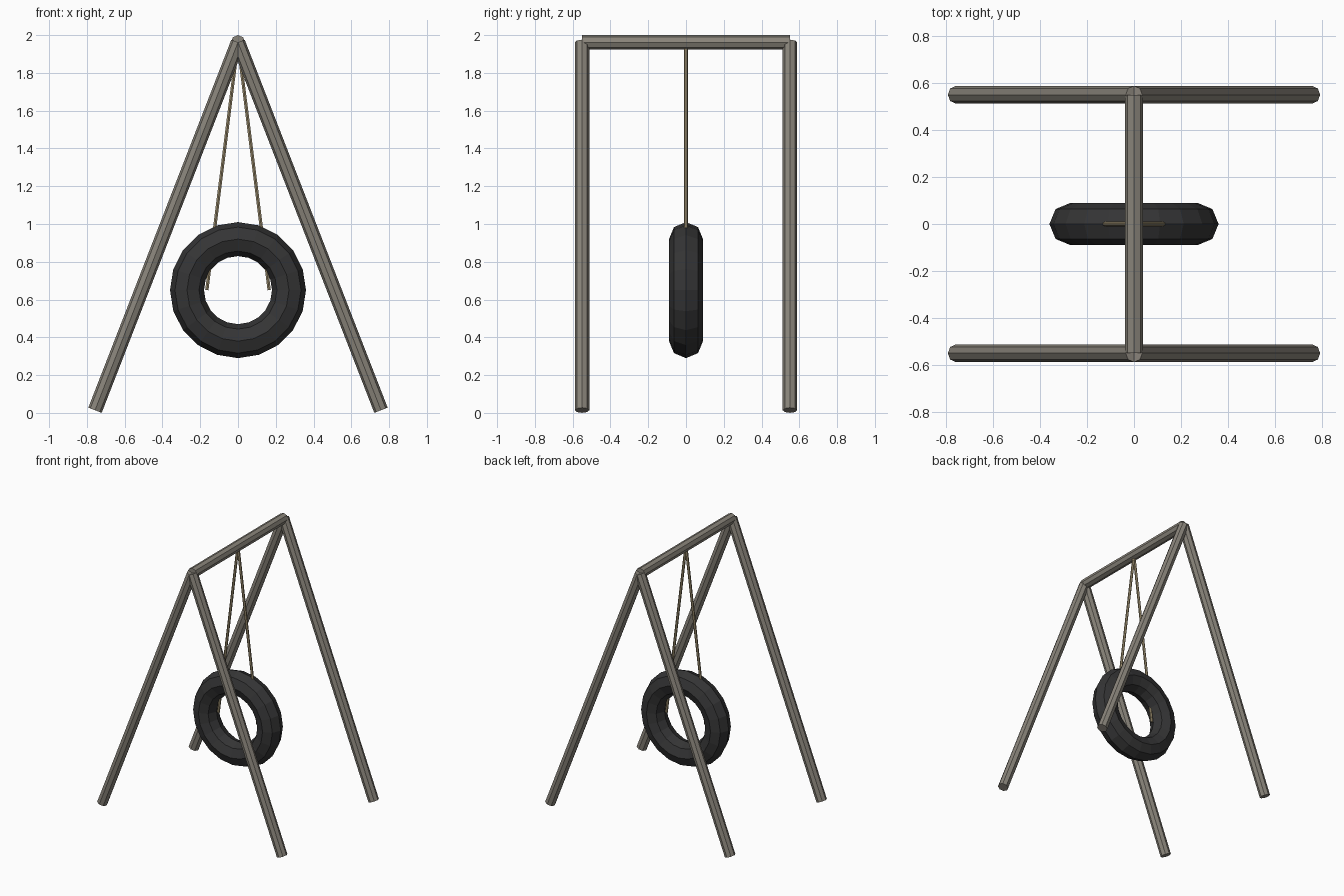
import bpy
import bmesh
from math import pi
from mathutils import Vector

if "Cube" in bpy.data.objects:
    bpy.data.objects.remove(bpy.data.objects["Cube"])


def material(name, color):
    m = bpy.data.materials.new(name)
    m.diffuse_color = (*color, 1)
    m.use_nodes = True
    m.node_tree.nodes["Principled BSDF"].inputs["Base Color"].default_value = m.diffuse_color
    return m


wood = material("weathered_wood", (0.25, 0.23, 0.195))
rubber = material("black_rubber", (0.035, 0.035, 0.036))
hemp = material("hemp_rope", (0.36, 0.29, 0.17))


def pole(name, start, end, radius, sides, mat):
    """Capped straight cylinder between two points."""
    a, b = Vector(start), Vector(end)
    d = b - a
    bm = bmesh.new()
    bmesh.ops.create_cone(bm, cap_ends=True, segments=sides,
                          radius1=radius, radius2=radius, depth=d.length)
    mesh = bpy.data.meshes.new(name)
    bm.to_mesh(mesh)
    bm.free()
    mesh.materials.append(mat)
    ob = bpy.data.objects.new(name, mesh)
    ob.location = (a + b) / 2
    ob.rotation_mode = 'QUATERNION'
    ob.rotation_quaternion = Vector((0, 0, 1)).rotation_difference(d)
    bpy.context.collection.objects.link(ob)
    return ob


TOP = 1.962

# A-frame legs
for end, y in (("front", -0.55), ("back", 0.55)):
    for side, s in (("left", -1), ("right", 1)):
        pole(f"{end}_{side}_leg", (s * 0.757, y, 0.014), (0, y, TOP), 0.038, 8, wood)

# Crossbar
pole("crossbar", (0, -0.55, TOP), (0, 0.55, TOP), 0.038, 8, wood)

# Ropes running from the crossbar through the tyre
for side, s in (("left", -1), ("right", 1)):
    pole(f"{side}_rope", (s * 0.165, 0, 0.65), (0, 0, TOP), 0.01, 6, hemp)

# Tyre
bpy.ops.mesh.primitive_torus_add(major_segments=20, minor_segments=8,
                                 major_radius=0.27, minor_radius=0.09,
                                 location=(0, 0, 0.65), rotation=(pi / 2, 0, 0))
tyre = bpy.context.object
tyre.name = "tyre"
tyre.data.materials.append(rubber)
